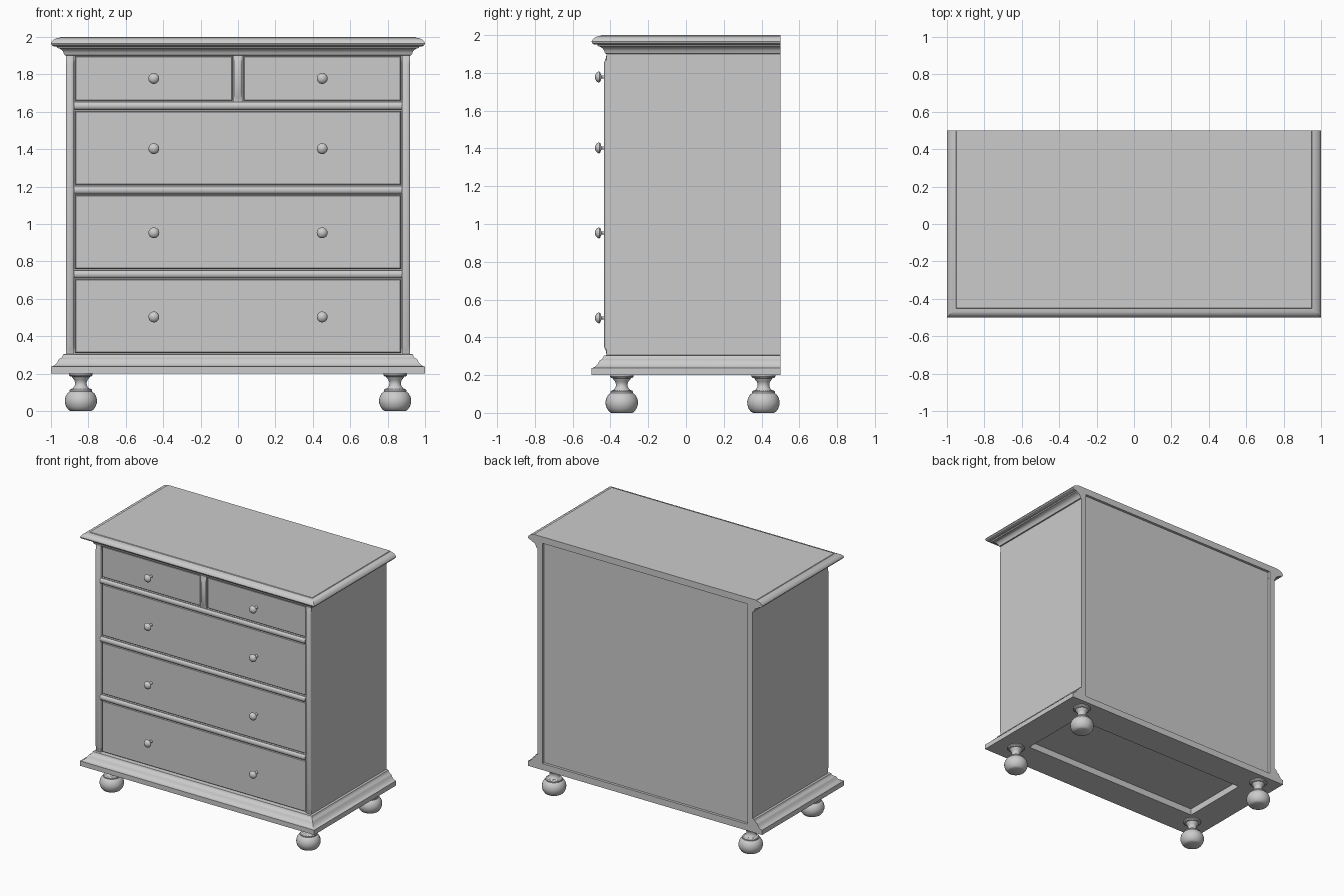
import bpy, bmesh
from math import sin, cos, pi, radians

if "Cube" in bpy.data.objects:
    bpy.data.objects.remove(bpy.data.objects["Cube"])

BX, BY, BACK = 0.92, -0.42, 0.5     # body half width, body front, back plane


def skin(name, rings):
    """Bridge closed rings of points into a capped solid."""
    bm = bmesh.new()
    loops = [[bm.verts.new(p) for p in ring] for ring in rings]
    n = len(loops[0])
    for a, b in zip(loops, loops[1:]):
        for i in range(n):
            j = (i + 1) % n
            bm.faces.new((a[i], a[j], b[j], b[i]))
    bm.faces.new(loops[0])
    bm.faces.new(loops[-1])
    bmesh.ops.recalc_face_normals(bm, faces=bm.faces)
    me = bpy.data.meshes.new(name)
    bm.to_mesh(me)
    bm.free()
    me.shade_smooth()
    me.set_sharp_from_angle(angle=radians(32))
    ob = bpy.data.objects.new(name, me)
    bpy.context.collection.objects.link(ob)
    return ob


def box(name, x0, x1, y0, y1, z0, z1):
    return skin(name, [[(x0, y0, z), (x1, y0, z), (x1, y1, z), (x0, y1, z)]
                       for z in (z0, z1)])


def moulding(name, profile):
    """Sweep an (offset, z) profile round left side, front and right side."""
    return skin(name, [[(sx * (BX + d), BACK if back else BY - d, z) for d, z in profile]
                       for sx, back in ((-1, 1), (-1, 0), (1, 0), (1, 1))])


def turned(name, profile, place, seg=32):
    """Lathe an (radius, height) profile; place maps local to world."""
    return skin(name, [[place(r * cos(2 * pi * i / seg), r * sin(2 * pi * i / seg), h)
                        for i in range(seg)] for r, h in profile])


def bead(name, a0, a1, c, half, depth, vertical, taper=0.0):
    """Half-round strip on the front plane, optionally fading out at its ends."""
    stations = [(a0, 1), (a1, 1)]
    if taper:
        stations = [(a0, 0.05), (a0 + taper * .5, 0.3), (a0 + taper, 1),
                    (a1 - taper, 1), (a1 - taper * .5, 0.3), (a1, 0.05)]
    rings = []
    for a, s in stations:
        ring = []
        for i in range(13):
            w = c + half * cos(pi * i / 12)
            y = BY - depth * s * sin(pi * i / 12)
            ring.append((w, y, a) if vertical else (a, y, w))
        rings.append(ring)
    return skin(name, rings)


# top board with rounded edge and cove below
moulding("top_edge", [(-.04, 2), (.03, 2), (.033, 1.996), (.05, 1.993), (.066, 1.985),
                      (.076, 1.975), (.08, 1.965), (.076, 1.956), (.066, 1.95), (-.04, 1.95)])
box("top_board", -.88, .88, -.38, BACK, 1.95, 2)
moulding("top_cove", [(-.045, 1.95), (.05, 1.95), (.047, 1.942), (.034, 1.938), (.022, 1.93),
                      (.014, 1.92), (.011, 1.91), (.008, 1.903), (0, 1.90), (-.045, 1.90)])

# base frame, open underneath
moulding("base_moulding", [(-.15, .2), (.08, .2), (.08, .237), (.072, .239), (.058, .247),
                           (.047, .259), (.041, .272), (.036, .278), (.025, .284), (.018, .293),
                           (.015, .303), (0, .306), (-.04, .306), (-.04, .25), (-.15, .25)])
box("base_back_rail", -.77, .77, .27, BACK, .2, .25)

# carcass: inner body with recessed back, and side panels
box("carcass", -.88, .88, -.395, .48, .25, 1.95)
for s, side in ((-1, "left"), (1, "right")):
    x0, x1 = sorted((s * .876, s * BX))
    box(side + "_side_panel", x0, x1, BY, BACK, .25, 1.95)
    bead(side + "_post_bead", .306, 1.90, s * .898, .022, .014, True, .045)

# rails and centre divider
for i, z in enumerate((.732, 1.182, 1.632)):
    box(f"rail_{i}", -.876, .876, BY, -.39, z - .023, z + .023)
    bead(f"rail_bead_{i}", -.876, .876, z, .02, .014, False)
box("divider", -.025, .025, BY, -.39, 1.655, 1.90)
bead("divider_bead", 1.655, 1.90, 0, .022, .014, True, .045)

# drawer fronts
drawers = [(-.871, .871, .311, .704), (-.871, .871, .76, 1.154), (-.871, .871, 1.21, 1.604),
           (-.871, -.03, 1.66, 1.897), (.03, .871, 1.66, 1.897)]
for i, (x0, x1, z0, z1) in enumerate(drawers):
    e = .004
    skin(f"drawer_front_{i}", [[(x0 + k, y, z0 + k), (x1 - k, y, z0 + k),
                                (x1 - k, y, z1 - k), (x0 + k, y, z1 - k)]
                               for k, y in ((0, -.39), (0, -.416 + e), (e, -.416))])

# knobs
KNOB = [(.012, -.005), (.009, .006), (.008, .03), (.012, .034), (.024, .037), (.029, .043),
        (.028, .05), (.022, .058), (.012, .064), (.003, .066)]
for s in (-1, 1):
    for z in (.503, .953, 1.403, 1.778):
        turned("knob", KNOB, lambda u, v, h: (s * .45 + u, -.416 - h, z + v), 24)

# bun feet
FOOT = [(.055, 0), (.066, .006), (.078, .022), (.085, .042), (.086, .06), (.081, .08),
        (.071, .096), (.06, .104), (.06, .112), (.055, .118), (.044, .121), (.036, .13),
        (.031, .142), (.031, .154), (.036, .167), (.045, .177), (.047, .183), (.058, .186),
        (.063, .192), (.063, .202)]
for sx in (-1, 1):
    for fy in (-.34, .41):
        turned("foot", FOOT, lambda u, v, h: (sx * .84 + u, fy + v, h))
